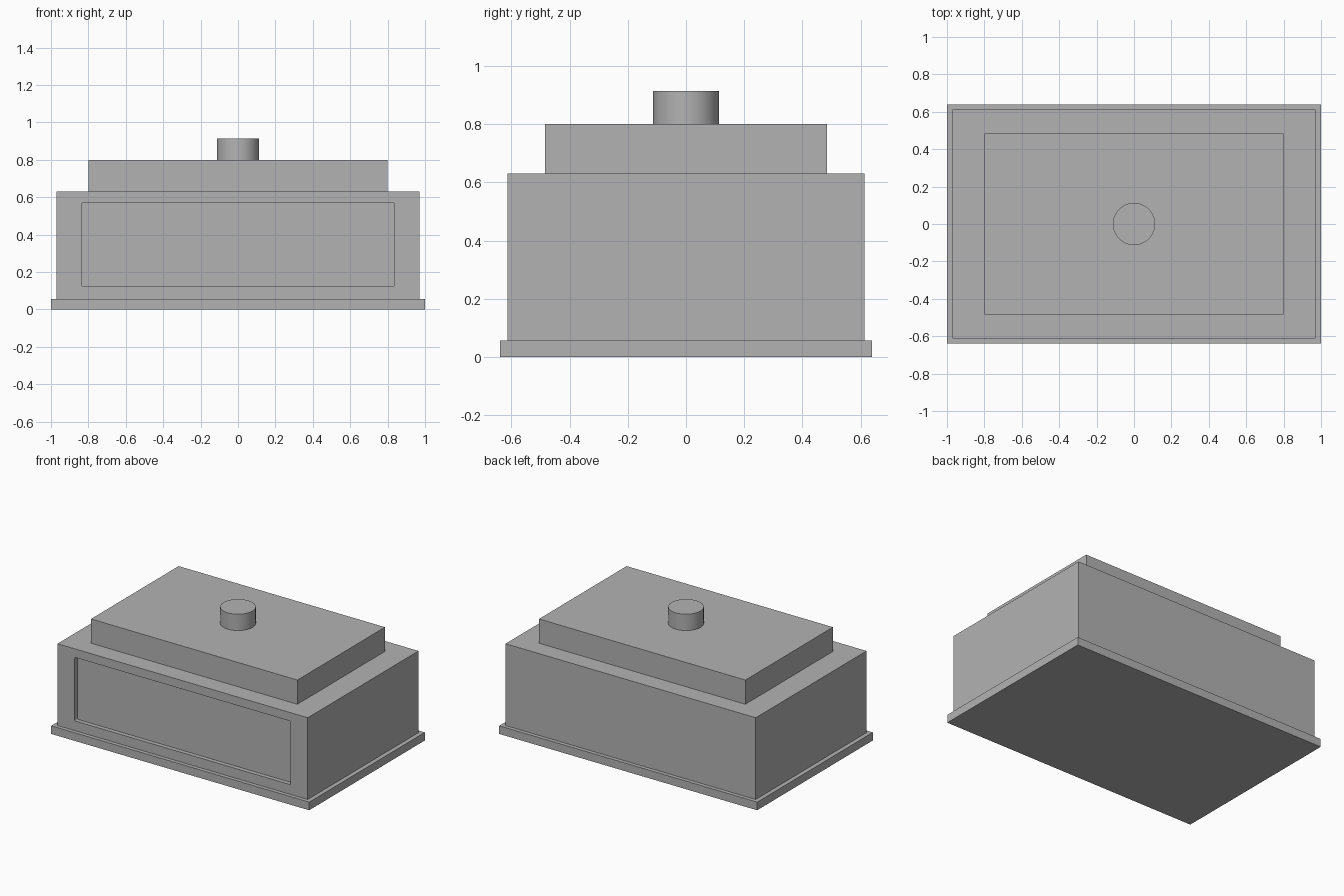
import bpy
import bmesh
from mathutils import Matrix

default = bpy.data.objects.get("Cube")
if default:
    bpy.data.objects.remove(default, do_unlink=True)

grey = bpy.data.materials.new("plain grey")
grey.use_nodes = True
colour = (0.45, 0.45, 0.45, 1)
grey.diffuse_color = colour
grey.node_tree.nodes["Principled BSDF"].inputs["Base Color"].default_value = colour


def finish(name, bm):
    mesh = bpy.data.meshes.new(name)
    bm.to_mesh(mesh)
    bm.free()
    mesh.materials.append(grey)
    obj = bpy.data.objects.new(name, mesh)
    bpy.context.collection.objects.link(obj)
    return obj


def block(name, half_x, y0, y1, z0, z1, corner=0):
    """Box, optionally with the edges running along y rounded."""
    bm = bmesh.new()
    place = Matrix.Translation((0, (y0 + y1) / 2, (z0 + z1) / 2))
    size = Matrix.Diagonal((2 * half_x, y1 - y0, z1 - z0, 1))
    bmesh.ops.create_cube(bm, size=1, matrix=place @ size)
    if corner:
        edges = [e for e in bm.edges
                 if abs(e.verts[0].co.y - e.verts[1].co.y) > 0.01]
        bmesh.ops.bevel(bm, geom=edges, offset=corner, segments=3,
                        profile=0.5, affect='EDGES')
    return finish(name, bm)


# Stepped body
block("base_plinth", 1.0, -0.64, 0.64, 0, 0.057)
body = block("main_body", 0.97, -0.613, 0.613, 0.057, 0.63)
block("upper_step", 0.8, -0.485, 0.485, 0.63, 0.8)

# Shallow front recess
cutter = block("recess_cutter", 0.837, -0.7, -0.583, 0.125, 0.57, 0.008)
cutter.hide_render = True
cutter.hide_viewport = True
cut = body.modifiers.new("front_recess", 'BOOLEAN')
cut.operation = 'DIFFERENCE'
cut.solver = 'EXACT'
cut.object = cutter

# Round top knob
bm = bmesh.new()
bmesh.ops.create_cone(bm, cap_ends=True, segments=64, radius1=0.113,
                      radius2=0.113, depth=0.115,
                      matrix=Matrix.Translation((0, 0, 0.8575)))
knob = finish("top_knob", bm)
bpy.ops.object.select_all(action='DESELECT')
knob.select_set(True)
bpy.context.view_layer.objects.active = knob
bpy.ops.object.shade_smooth_by_angle()
